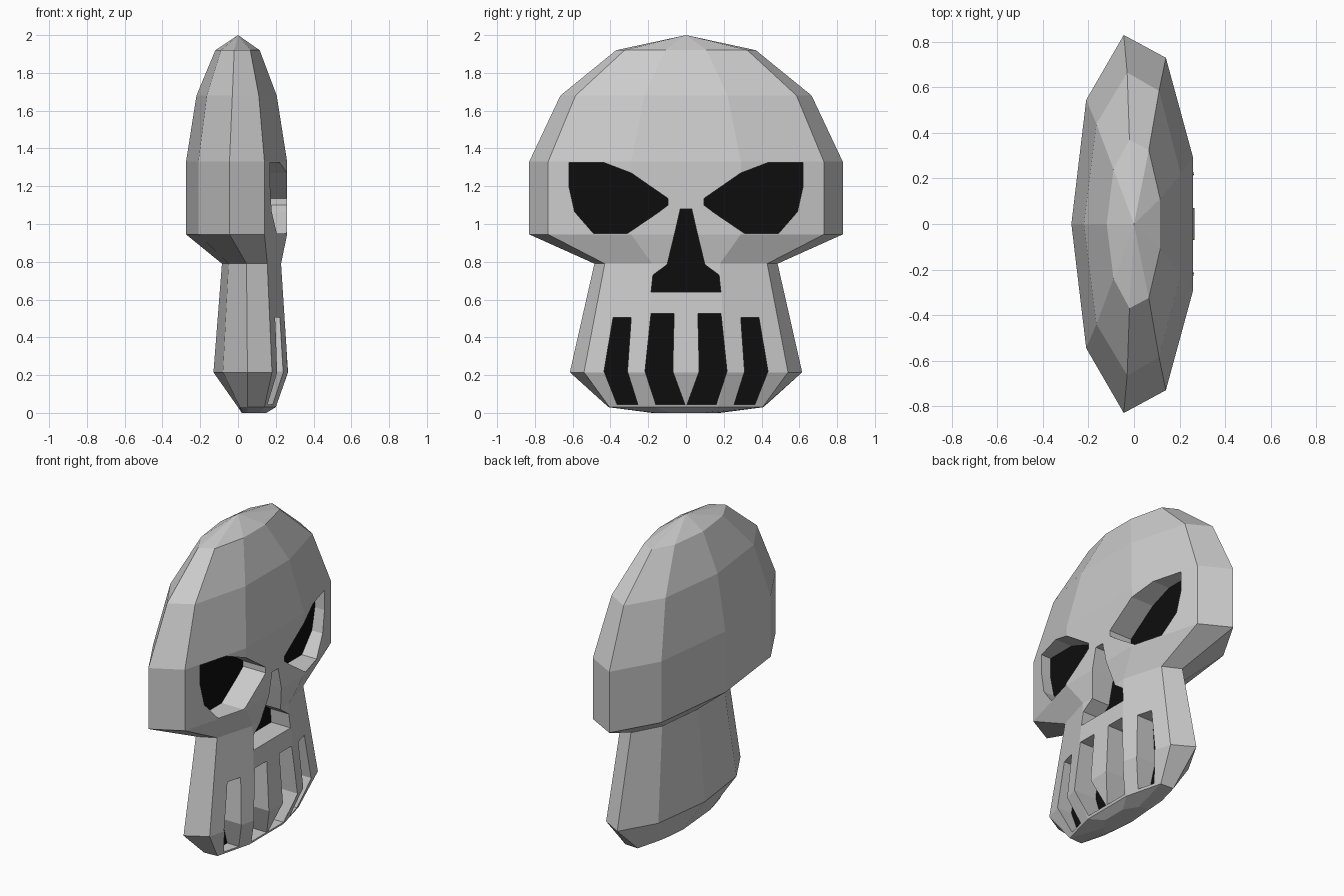
import bpy, bmesh

if "Cube" in bpy.data.objects:
    bpy.data.objects.remove(bpy.data.objects["Cube"])

# half cross-sections of the skull: z, then (x, y) from back centre round to the front
RINGS = [
    (1.92, [(-.12, 0), (-.09, .24), (-.02, .37), (.065, .325), (.115, .11)]),
    (1.68, [(-.22, 0), (-.165, .44), (-.03, .665), (.11, .585), (.205, .22)]),
    (1.33, [(-.275, 0), (-.21, .545), (-.045, .83), (.14, .73), (.26, .29)]),
    (.945, [(-.275, 0), (-.21, .545), (-.045, .83), (.14, .73), (.26, .29)]),
    (.79, [(-.085, 0), (-.05, .31), (.045, .485), (.155, .43), (.228, .18)]),
    (.215, [(-.13, 0), (-.08, .39), (.05, .615), (.18, .54), (.265, .21)]),
    (.03, [(0, 0), (.01, .26), (.05, .41), (.14, .405), (.2, .17)]),
    (0, [(.02, 0), (.03, .11), (.05, .18), (.1, .16), (.15, .08)]),
]
FLOOR = .10  # depth (x) of the recess floors


def finish(bm, name):
    bmesh.ops.recalc_face_normals(bm, faces=bm.faces)
    me = bpy.data.meshes.new(name)
    bm.to_mesh(me)
    bm.free()
    ob = bpy.data.objects.new(name, me)
    bpy.context.collection.objects.link(ob)
    return ob


# skull: lofted rings closed by an apex and a chin cap
bm = bmesh.new()
loops = []
for z, half in RINGS:
    ring = half + [(x, -y) for x, y in reversed(half[1:])]
    loops.append([bm.verts.new((x, y, z)) for x, y in ring])
n = len(loops[0])
apex = bm.verts.new((0, 0, 2))
for i in range(n):
    j = (i + 1) % n
    bm.faces.new((apex, loops[0][i], loops[0][j]))
    for a, b in zip(loops, loops[1:]):
        bm.faces.new((a[i], b[i], b[j], a[j]))
bm.faces.new(loops[-1])
skull = finish(bm, "skull")

# recess outlines as (y, z)
eye = [(.434, 1.325), (.62, 1.325), (.62, 1.2), (.59, 1.065), (.49, .95),
       (.31, .95), (.148, 1.06), (.095, 1.1), (.095, 1.135), (.29, 1.27)]
nose_half = [(.03, 1.08), (.06, .95), (.1, .785), (.175, .73), (.185, .64)]
outer_gap = [(.29, .505), (.386, .505), (.434, .22), (.365, .045), (.255, .045), (.31, .22)]
inner_gap = [(.063, .527), (.185, .527), (.217, .22), (.16, .045), (.006, .045), (.07, .22)]


def flip(pts):
    return [(-y, z) for y, z in reversed(pts)]


recesses = [nose_half + flip(nose_half)]
for shape in (eye, outer_gap, inner_gap):
    recesses += [shape, flip(shape)]

# cutter prisms for eyes, nose and tooth gaps
bm = bmesh.new()
for pts in recesses:
    face = bm.faces.new([bm.verts.new((FLOOR, y, z)) for y, z in pts])
    ext = bmesh.ops.extrude_face_region(bm, geom=[face], use_keep_orig=True)
    moved = [g for g in ext["geom"] if isinstance(g, bmesh.types.BMVert)]
    bmesh.ops.translate(bm, verts=moved, vec=(.3, 0, 0))
cutter = finish(bm, "recess_cutter")
cutter.hide_render = True

mod = skull.modifiers.new("recesses", "BOOLEAN")
mod.operation = "DIFFERENCE"
mod.solver = "EXACT"
mod.object = cutter
bpy.context.view_layer.objects.active = skull
skull.select_set(True)
bpy.ops.object.modifier_apply(modifier=mod.name)
bpy.data.objects.remove(cutter)

# black floors of the recesses
bm = bmesh.new()
for pts in recesses:
    f = bm.faces.new([bm.verts.new((FLOOR + .003, y, z)) for y, z in pts])
    f.normal_update()
    if f.normal.x < 0:
        f.normal_flip()
me = bpy.data.meshes.new("recess_floors")
bm.to_mesh(me)
bm.free()
floors = bpy.data.objects.new("recess_floors", me)
bpy.context.collection.objects.link(floors)
black = bpy.data.materials.new("black")
black.diffuse_color = (.004, .004, .004, 1)
black.use_nodes = True
black.node_tree.nodes["Principled BSDF"].inputs["Base Color"].default_value = black.diffuse_color
me.materials.append(black)
